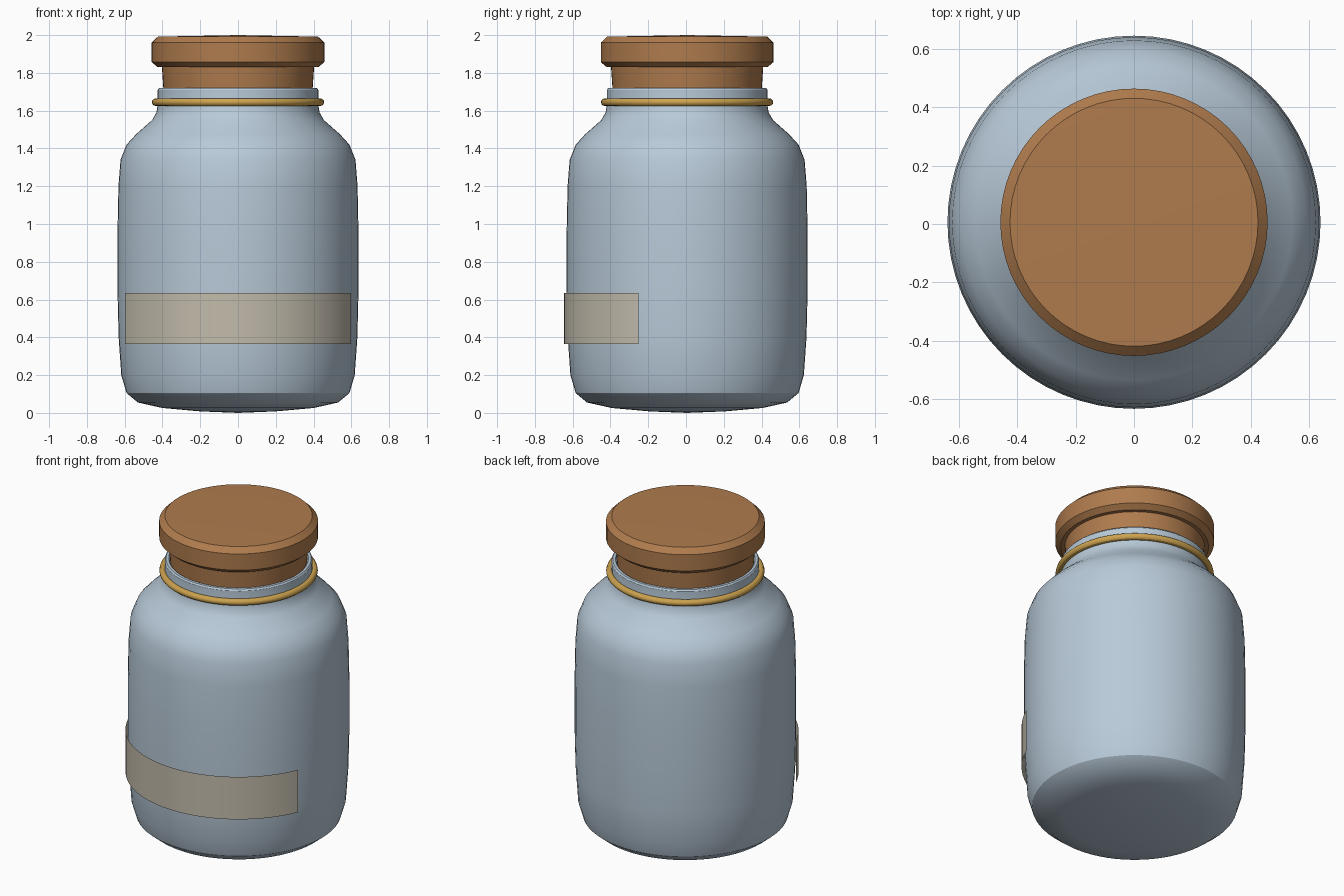
import bpy
import math

cube = bpy.data.objects.get("Cube")
if cube:
    bpy.data.objects.remove(cube, do_unlink=True)

AXIS_Y = 0.006  # the jar sits slightly back so that the label is balanced
SEGMENTS = 64


def make_material(name, rgb):
    mat = bpy.data.materials.new(name)
    mat.use_nodes = True
    mat.diffuse_color = (*rgb, 1)
    mat.node_tree.nodes["Principled BSDF"].inputs["Base Color"].default_value = (*rgb, 1)
    return mat


def finish(obj, mat):
    obj.data.materials.append(mat)
    bpy.ops.object.select_all(action="DESELECT")
    obj.select_set(True)
    bpy.context.view_layer.objects.active = obj
    bpy.ops.object.shade_smooth_by_angle(angle=math.radians(30))


def lathe(name, profile, mat, start=0.0, sweep=math.tau, steps=SEGMENTS):
    """Turn an (r, z) profile, listed bottom to top on the outside, about the jar axis."""
    full = sweep >= math.tau
    count = steps if full else steps + 1
    verts, rings, faces = [], [], []
    for r, z in profile:
        if r == 0:
            rings.append([len(verts)] * count)
            verts.append((0, 0, z))
            continue
        rings.append(list(range(len(verts), len(verts) + count)))
        for i in range(count):
            a = start + sweep * i / steps
            verts.append((r * math.cos(a), r * math.sin(a), z))
    for low, high in zip(rings, rings[1:]):
        for i in range(steps):
            j = (i + 1) % count
            quad = (low[i], low[j], high[j], high[i])
            faces.append(tuple(dict.fromkeys(quad)))
    mesh = bpy.data.meshes.new(name)
    mesh.from_pydata(verts, [], faces)
    obj = bpy.data.objects.new(name, mesh)
    obj.location.y = AXIS_Y
    bpy.context.collection.objects.link(obj)
    finish(obj, mat)
    return obj


glass = make_material("pale blue glass", (0.48, 0.59, 0.69))
cork = make_material("brown cork", (0.43, 0.2, 0.075))
gold = make_material("gold", (0.62, 0.37, 0.08))
paper = make_material("cream paper", (0.54, 0.5, 0.41))

# Hollow jar: base, body, shoulder, neck and lip, then down the inside
lathe("jar", [
    (0, 0), (0.2, 0.008), (0.4, 0.026), (0.53, 0.055), (0.59, 0.105),
    (0.618, 0.2), (0.632, 0.4), (0.638, 0.65), (0.638, 0.95), (0.633, 1.2),
    (0.622, 1.34), (0.59, 1.42), (0.54, 1.475), (0.455, 1.55), (0.432, 1.59),
    (0.425, 1.63), (0.425, 1.71), (0.418, 1.72), (0.402, 1.72), (0.395, 1.71),
    (0.395, 1.6), (0.5, 1.47), (0.59, 1.33), (0.605, 0.9), (0.59, 0.2),
    (0.5, 0.085), (0, 0.04)], glass)

# Stopper: tapered plug and bevelled cap
lathe("stopper_plug", [(0, 1.56), (0.385, 1.56), (0.403, 1.835)], cork)
lathe("stopper_cap", [
    (0, 1.83), (0.425, 1.83), (0.457, 1.857), (0.457, 1.96),
    (0.424, 1.992), (0, 2.0)], cork)

# Gold band round the neck
bpy.ops.mesh.primitive_torus_add(
    major_radius=0.436, minor_radius=0.02, major_segments=SEGMENTS,
    minor_segments=12, location=(0, AXIS_Y, 1.645))
band = bpy.context.object
band.name = "neck_band"
finish(band, gold)

# Curved paper label wrapped round the front
half = math.radians(66.8)
lathe("label", [(0.651, 0.365), (0.651, 0.635)], paper,
      start=-math.pi / 2 - half, sweep=2 * half, steps=32)
